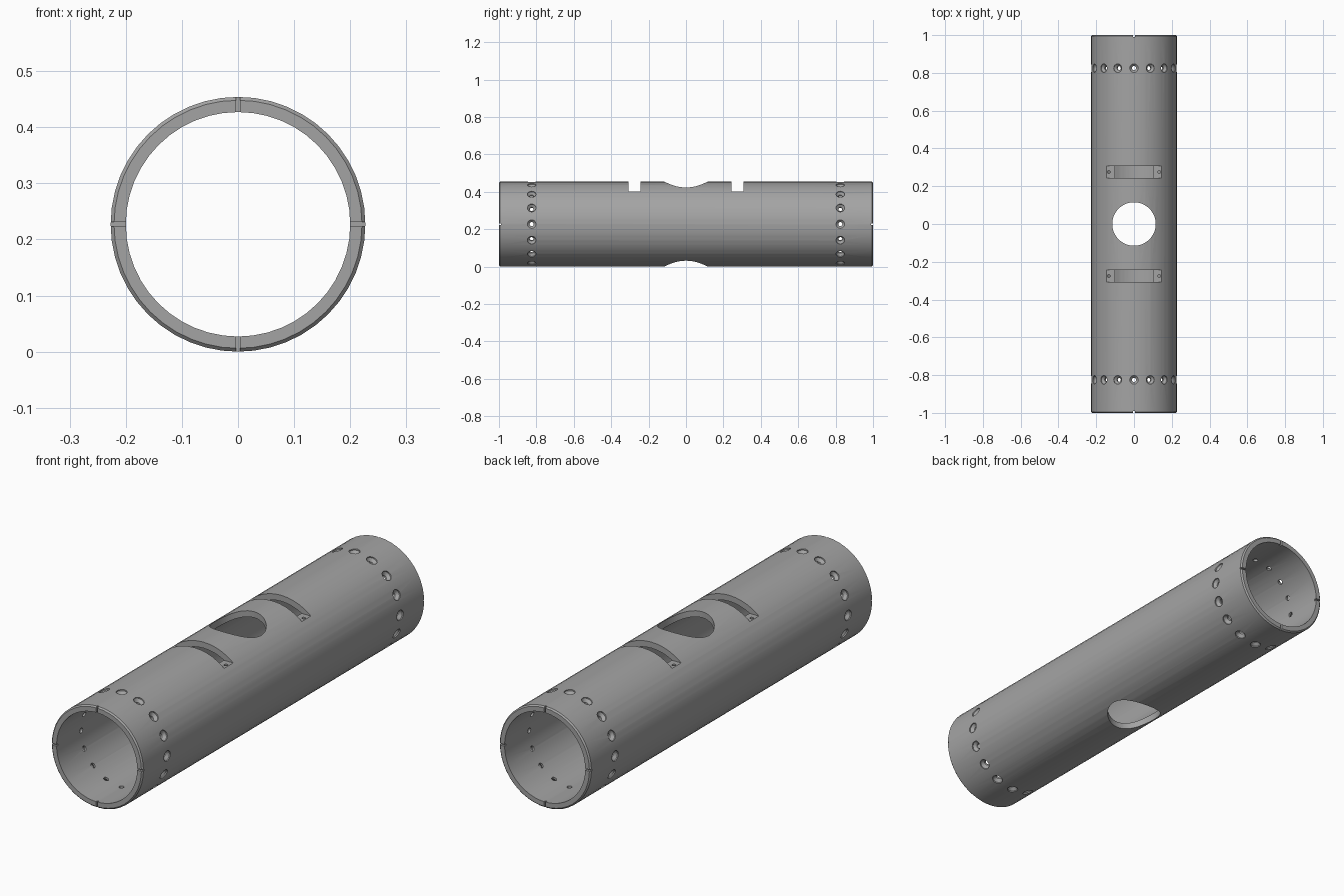
import bpy, bmesh
from math import pi, cos, sin
from mathutils import Matrix, Vector

cube = bpy.data.objects.get("Cube")
if cube:
    bpy.data.objects.remove(cube, do_unlink=True)

R_OUT, R_IN, AXIS = 0.227, 0.2, 0.227

grey = bpy.data.materials.new("plain grey")
grey.use_nodes = True
colour = (0.37, 0.37, 0.37, 1)
grey.diffuse_color = colour
grey.node_tree.nodes["Principled BSDF"].inputs["Base Color"].default_value = colour


def lathe(bm, profile, sides, matrix):
    """Revolve a closed (radius, height) profile about z, then place it."""
    rings = []
    for i in range(sides):
        a = 2 * pi * i / sides
        rings.append([bm.verts.new(matrix @ Vector((r * cos(a), r * sin(a), h)))
                      for r, h in profile])
    n = len(profile)
    for i in range(sides):
        a, b = rings[i], rings[(i + 1) % sides]
        for k in range(n):
            m = (k + 1) % n
            bm.faces.new((a[k], b[k], b[m], a[m]))


def plug(bm, profile, sides, matrix):
    """Solid turned cutter whose profile starts and ends on the axis."""
    lathe(bm, profile, sides, matrix)
    bmesh.ops.remove_doubles(bm, verts=bm.verts, dist=0.00001)


def box(bm, centre, size):
    m = Matrix.Translation(centre) @ Matrix.Diagonal((*size, 1))
    bmesh.ops.create_cube(bm, size=1, matrix=m)


def finish(bm, name):
    bmesh.ops.dissolve_degenerate(bm, edges=bm.edges, dist=0.00001)
    bmesh.ops.recalc_face_normals(bm, faces=bm.faces)
    mesh = bpy.data.meshes.new(name)
    bm.to_mesh(mesh)
    bm.free()
    ob = bpy.data.objects.new(name, mesh)
    mesh.materials.append(grey)
    bpy.context.collection.objects.link(ob)
    return ob


# Tube wall with a small chamfer on the outer rims
bm = bmesh.new()
lay_down = Matrix.Translation((0, 0, AXIS)) @ Matrix.Rotation(pi / 2, 4, 'X')
wall = [(R_IN, -1), (R_OUT - 0.006, -1), (R_OUT, -0.994),
        (R_OUT, 0.994), (R_OUT - 0.006, 1), (R_IN, 1)]
lathe(bm, wall, 48, lay_down)
tube = finish(bm, "tube")

cutters = []

# Countersunk holes around both ends
bm = bmesh.new()
sink = [(0, 0.18), (0.011, 0.18), (0.011, 0.209), (0.023, 0.221), (0.023, 0.25), (0, 0.25)]
for y in (-0.825, 0.825):
    for i in range(16):
        place = Matrix.Translation((0, y, AXIS)) @ Matrix.Rotation(i * pi / 8, 4, 'Y')
        plug(bm, sink, 16, place)
cutters.append(finish(bm, "rim_hole_cutter"))

# Large vertical hole through top and bottom
bm = bmesh.new()
plug(bm, [(0, -0.1), (0.115, -0.1), (0.115, 0.6), (0, 0.6)], 48, Matrix())
cutters.append(finish(bm, "cross_hole_cutter"))

# Flat-floored slots across the top
bm = bmesh.new()
for y in (-0.275, 0.275):
    box(bm, (0, y, 0.5), (0.4, 0.064, 0.2))
cutters.append(finish(bm, "slot_cutter"))

# Screw holes in the slot floors
bm = bmesh.new()
for y in (-0.275, 0.275):
    for x in (-0.133, 0.133):
        plug(bm, [(0, 0.33), (0.008, 0.33), (0.008, 0.45), (0, 0.45)], 12,
             Matrix.Translation((x, y, 0)))
cutters.append(finish(bm, "screw_hole_cutter"))

# Alignment notches on the end faces
bm = bmesh.new()
for y in (-1, 1):
    for side in (-1, 1):
        box(bm, (side * 0.215, y, AXIS), (0.06, 0.02, 0.008))
        box(bm, (0, y, AXIS + side * 0.215), (0.008, 0.02, 0.06))
cutters.append(finish(bm, "notch_cutter"))

# Apply every cut, then drop the cutters
for cutter in cutters:
    cutter.hide_render = True
    mod = tube.modifiers.new(cutter.name, 'BOOLEAN')
    mod.operation = 'DIFFERENCE'
    mod.solver = 'EXACT'
    mod.object = cutter
bpy.ops.object.select_all(action='DESELECT')
tube.select_set(True)
bpy.context.view_layer.objects.active = tube
for cutter in cutters:
    bpy.ops.object.modifier_apply(modifier=cutter.name)
for cutter in cutters:
    bpy.data.objects.remove(cutter, do_unlink=True)

bpy.ops.object.shade_smooth_by_angle(angle=pi / 7)
